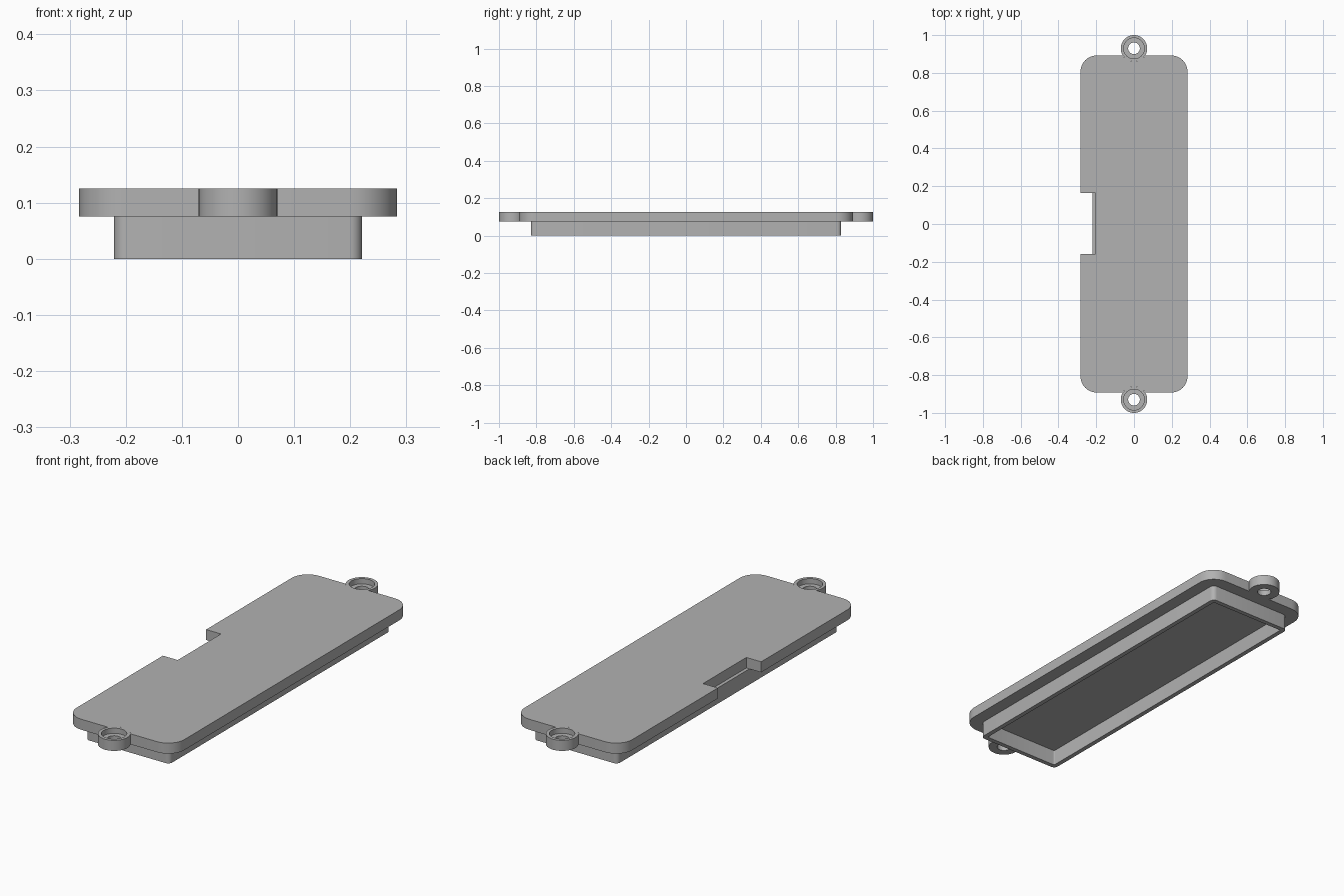
import bpy, bmesh
from math import sin, cos, pi, acos, asin

cube = bpy.data.objects.get("Cube")
if cube:
    bpy.data.objects.remove(cube, do_unlink=True)

grey = bpy.data.materials.new("plain grey")
grey.use_nodes = True
colour = (0.445, 0.445, 0.445, 1)
grey.diffuse_color = colour
grey.node_tree.nodes["Principled BSDF"].inputs["Base Color"].default_value = colour

# Shared sizes
HALF_X, HALF_Y = 0.283, 0.892
PLATE_LOW, PLATE_HIGH = 0.075, 0.125
EAR_Y, EAR_R = 0.93, 0.07


def arc(cx, cy, r, start, end, steps):
    return [(cx + r * cos(start + (end - start) * i / steps),
             cy + r * sin(start + (end - start) * i / steps)) for i in range(steps + 1)]


def corner(hx, hy, r, quarter, steps=10):
    sx = 1 if quarter in (0, 3) else -1
    sy = 1 if quarter < 2 else -1
    return arc(sx * (hx - r), sy * (hy - r), r, quarter * pi / 2, (quarter + 1) * pi / 2, steps)


def finish(name, bm):
    bmesh.ops.recalc_face_normals(bm, faces=bm.faces)
    mesh = bpy.data.meshes.new(name)
    bm.to_mesh(mesh)
    bm.free()
    mesh.materials.append(grey)
    obj = bpy.data.objects.new(name, mesh)
    bpy.context.collection.objects.link(obj)
    bpy.ops.object.select_all(action="DESELECT")
    obj.select_set(True)
    bpy.context.view_layer.objects.active = obj
    bpy.ops.object.shade_smooth_by_angle(angle=pi / 6)
    return obj


def bridge_loops(name, loops):
    """Skin equal-length loops into a closed ring-shaped solid."""
    bm = bmesh.new()
    rows = [[bm.verts.new(p) for p in loop] for loop in loops]
    n = len(rows[0])
    for a, b in zip(rows, rows[1:] + rows[:1]):
        for i in range(n):
            j = (i + 1) % n
            bm.faces.new((a[i], a[j], b[j], b[i]))
    return finish(name, bm)


# Cover plate: rounded outline with a side notch and a bite for each ear
dip = asin((EAR_Y - HALF_Y) / EAR_R)
outline = corner(HALF_X, HALF_Y, 0.085, 0)
outline += arc(0, EAR_Y, EAR_R, -dip, dip - pi, 24)
outline += corner(HALF_X, HALF_Y, 0.085, 1)
outline += [(-HALF_X, 0.165), (-0.205, 0.165), (-0.205, -0.16), (-HALF_X, -0.16)]
outline += corner(HALF_X, HALF_Y, 0.085, 2)
outline += arc(0, -EAR_Y, EAR_R, pi - dip, dip, 24)
outline += corner(HALF_X, HALF_Y, 0.085, 3)

# The bite arcs start on the corner side, so the first follows the left-going edge
bm = bmesh.new()
base = bm.faces.new([bm.verts.new((x, y, PLATE_LOW)) for x, y in outline])
top = bmesh.ops.extrude_face_region(bm, geom=[base], use_keep_orig=True)["geom"]
for v in top:
    if isinstance(v, bmesh.types.BMVert):
        v.co.z = PLATE_HIGH
finish("cover_plate", bm)


# Locating rim under the plate
def rim_loop(hx, hy, r, z):
    return [(x, y, z) for q in range(4) for x, y in corner(hx, hy, r, q, 6)]


outer, inner = (0.221, 0.83, 0.022), (0.199, 0.808, 0.004)
bridge_loops("locating_rim", [rim_loop(*outer, 0), rim_loop(*outer, PLATE_LOW),
                              rim_loop(*inner, PLATE_LOW), rim_loop(*inner, 0)])

# Screw ears with counterbored holes
ear_profile = [(EAR_R, PLATE_LOW), (EAR_R, PLATE_HIGH), (0.055, PLATE_HIGH),
               (0.055, 0.1), (0.031, 0.1), (0.031, PLATE_LOW)]
for name, side in (("front_screw_ear", -1), ("back_screw_ear", 1)):
    bridge_loops(name, [[(x, y, z) for x, y in arc(0, side * EAR_Y, r, 0, 2 * pi, 48)[:-1]]
                        for r, z in ear_profile])
